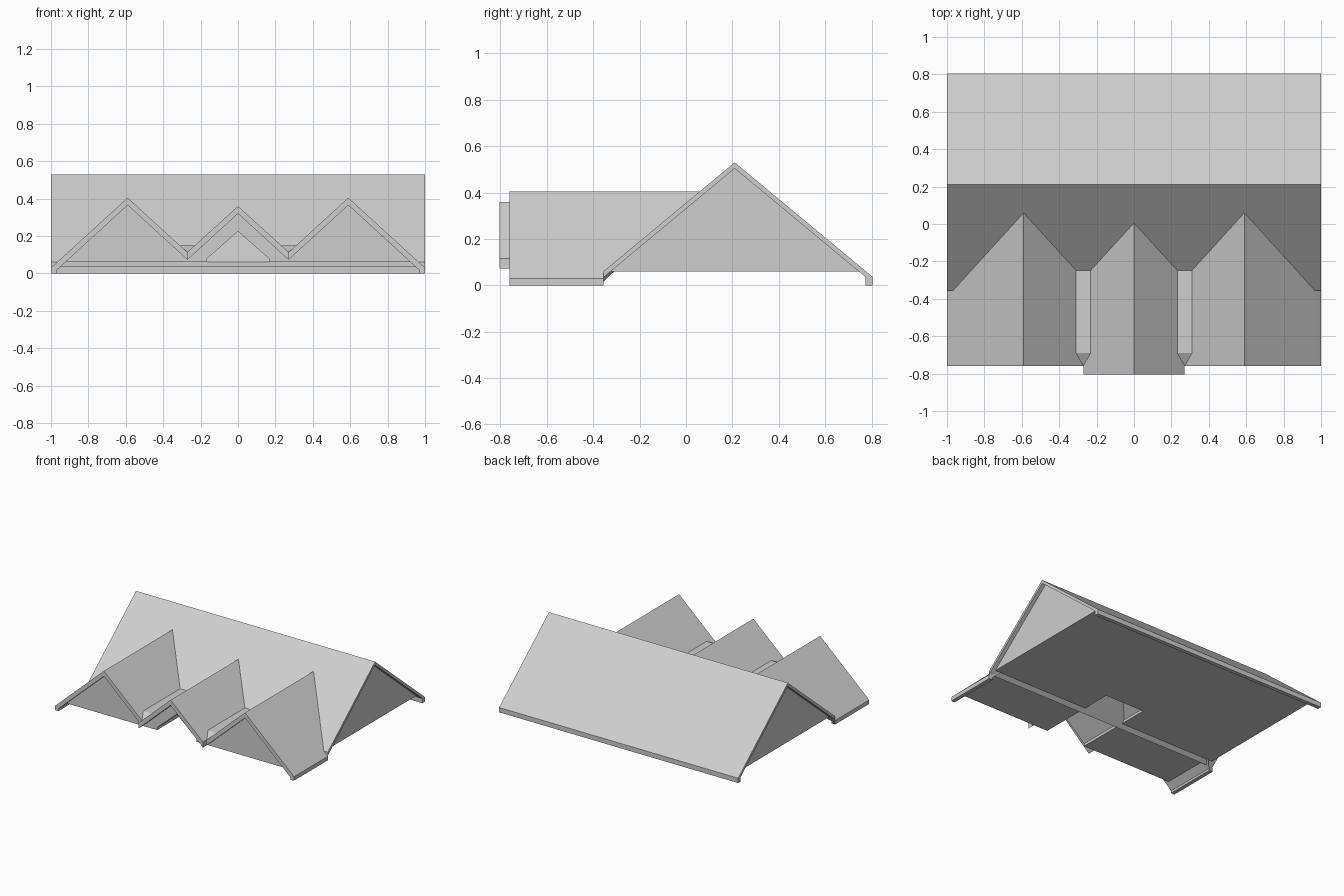
import bpy, bmesh
from mathutils import Vector

cube = bpy.data.objects.get("Cube")
if cube:
    bpy.data.objects.remove(cube, do_unlink=True)

grey = bpy.data.materials.new("plain_grey")
grey.use_nodes = True
colour = (0.62, 0.62, 0.62, 1)
grey.diffuse_color = colour
grey.node_tree.nodes["Principled BSDF"].inputs["Base Color"].default_value = colour

RIDGE_Y, RIDGE_Z, PITCH = 0.21, 0.53, 0.83
FRONT_EAVE, BACK_EAVE = -0.355, 0.805
FLOOR_Z, WALL_Y, WALL_X = 0.06, -0.73, 0.97


def finish(name, bm):
    mesh = bpy.data.meshes.new(name)
    bm.to_mesh(mesh)
    bm.free()
    mesh.materials.append(grey)
    obj = bpy.data.objects.new(name, mesh)
    bpy.context.collection.objects.link(obj)
    return obj


def loft(name, start, end):
    """Closed solid between two matching rings."""
    bm = bmesh.new()
    a = [bm.verts.new(p) for p in start]
    b = [bm.verts.new(p) for p in end]
    for i in range(len(a)):
        j = (i + 1) % len(a)
        bm.faces.new((a[i], a[j], b[j], b[i]))
    bm.faces.new(a)
    bm.faces.new(b)
    bmesh.ops.recalc_face_normals(bm, faces=bm.faces)
    return finish(name, bm)


def sheet(name, polygons):
    """Flat panels, each given with the direction it faces."""
    bm = bmesh.new()
    for points, facing in polygons:
        f = bm.faces.new([bm.verts.new(p) for p in points])
        f.normal_update()
        if f.normal.dot(Vector(facing)) < 0:
            f.normal_flip()
    return finish(name, bm)


def mirrored(half):
    """Complete a symmetric outline that starts and ends near x = 0."""
    return half + [(-p[0], *p[1:]) for p in reversed(half) if p[0] != 0]


def slope_y(z):
    """Where the front slope of the main roof reaches height z."""
    return max(FRONT_EAVE, RIDGE_Y - (RIDGE_Z - z) / PITCH)


# Main roof with a fascia along the back eave
def roof_z(y, drop=0):
    return RIDGE_Z - drop - PITCH * abs(y - RIDGE_Y)


T = 0.026
inner = BACK_EAVE - 0.03
section = [(FRONT_EAVE, roof_z(FRONT_EAVE)), (RIDGE_Y, RIDGE_Z),
           (BACK_EAVE, roof_z(BACK_EAVE)), (BACK_EAVE, 0), (inner, 0),
           (inner, roof_z(inner, T)), (RIDGE_Y, RIDGE_Z - T),
           (FRONT_EAVE, roof_z(FRONT_EAVE, T))]
loft("main_roof", [(-1, y, z) for y, z in section], [(1, y, z) for y, z in section])


# Front gable roofs running back into the main slope
def gable_roof(name, profile, front):
    loft(name, [(x, front, z) for x, z in profile],
         [(x, slope_y(z), z) for x, z in profile])


side = [(1, 0), (1, 0.03), (0.97, 0.058), (0.59, 0.405), (0.27, 0.113),
        (0.27, 0.073), (0.59, 0.365), (0.97, 0.017), (0.97, 0)]
for s, word in ((1, "left"), (-1, "right")):
    gable_roof(word + "_gable_roof", [(s * x, z) for x, z in side], -0.76)
    # Flat valley gutter with a small sloping front
    lo, mid, hi = s * 0.23, s * 0.27, s * 0.31
    z, near, far = 0.15, -0.69, -0.225
    sheet(word + "_valley", [
        ([(lo, near, z), (hi, near, z), (hi, far, z), (lo, far, z)], (0, 0, 1)),
        ([(lo, near, z), (hi, near, z), (mid, -0.76, 0.113)], (0, -1, 1))])

gable_roof("middle_gable_roof",
           [(-0.27, 0.073), (-0.27, 0.115), (0, 0.36),
            (0.27, 0.115), (0.27, 0.073), (0, 0.32)], -BACK_EAVE)

# Triangular end walls
reach = (RIDGE_Z - T - FLOOR_Z) / PITCH
for s, word in ((1, "left"), (-1, "right")):
    x = s * WALL_X
    sheet(word + "_end_wall", [([(x, RIDGE_Y - reach, FLOOR_Z),
                                 (x, RIDGE_Y + reach, FLOOR_Z),
                                 (x, RIDGE_Y, RIDGE_Z - T)], (s, 0, 0))])

# Front wall with the porch opening
opening = [(-0.165, FLOOR_Z), (-0.165, 0.08), (0, 0.225), (0.165, 0.08), (0.165, FLOOR_Z)]
top = mirrored([(0.923, FLOOR_Z), (0.59, 0.365), (0.27, 0.073), (0, 0.32)])
sheet("front_wall", [([(x, WALL_Y, z) for x, z in top + opening], (0, -1, 0))])

# Flat underside notched for the porch
PORCH_BACK = -0.10
outline = mirrored([(0.165, PORCH_BACK), (0.165, WALL_Y), (0.923, WALL_Y),
                    (0.923, -0.33), (WALL_X, -0.33), (WALL_X, RIDGE_Y + reach)])
sheet("underside", [([(x, y, FLOOR_Z) for x, y in outline], (0, 0, -1))])

# Porch vault and its back wall
panels = [([(x, PORCH_BACK, z) for x, z in opening], (0, -1, 0))]
for (x0, z0), (x1, z1) in zip(opening, opening[1:]):
    panels.append(([(x0, WALL_Y, z0), (x1, WALL_Y, z1),
                    (x1, PORCH_BACK, z1), (x0, PORCH_BACK, z0)],
                   (-(x0 + x1), 0, -0.05)))
sheet("porch_vault", panels)
